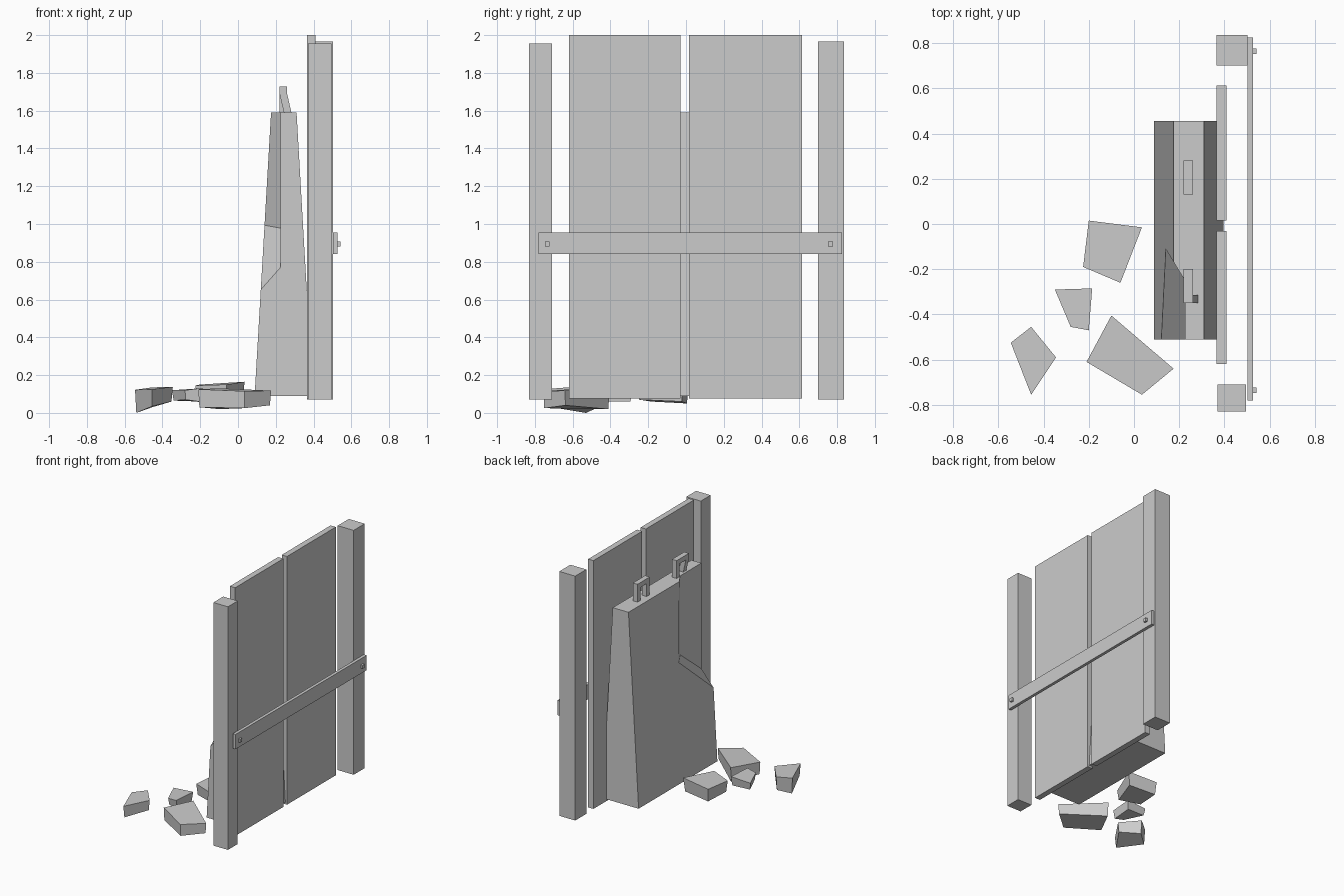
import bpy, bmesh

if "Cube" in bpy.data.objects:
    bpy.data.objects.remove(bpy.data.objects["Cube"])

def mesh_object(name, verts, faces):
    me = bpy.data.meshes.new(name)
    me.from_pydata(verts, [], faces)
    bm = bmesh.new()
    bm.from_mesh(me)
    bmesh.ops.recalc_face_normals(bm, faces=bm.faces)
    bm.to_mesh(me)
    bm.free()
    ob = bpy.data.objects.new(name, me)
    bpy.context.collection.objects.link(ob)
    return ob

def loft(name, low, high):
    """Closed solid between two matching rings."""
    n = len(low)
    faces = [tuple(range(n)), tuple(range(n, 2 * n))]
    faces += [(i, (i + 1) % n, n + (i + 1) % n, n + i) for i in range(n)]
    return mesh_object(name, low + high, faces)

def rect(x0, x1, y0, y1, z):
    return [(x0, y0, z), (x1, y0, z), (x1, y1, z), (x0, y1, z)]

def box(name, x, y, z):
    return loft(name, rect(*x, *y, z[0]), rect(*x, *y, z[1]))

# Posts and panels
box("post_back", (.365, .502), (.70, .836), (.07, 1.965))
box("post_front", (.37, .495), (-.83, -.71), (.07, 1.955))
box("panel_back", (.365, .41), (.015, .613), (.075, 2.0))
box("panel_front", (.365, .41), (-.62, -.03), (.075, 2.0))

# Crossbar with square bolts
box("crossbar", (.502, .526), (-.78, .825), (.84, .955))
for i, y in enumerate((-.735, .765)):
    box(f"bolt_{i}", (.52, .542), (y - .012, y + .012), (.882, .908))

# Tapered concrete slab
slab = loft("barrier_slab", rect(.088, .396, -.51, .455, .09),
            rect(.175, .31, -.51, .455, 1.59))

# Broken corner, with a sloping floor
plan = [(0, .12), (.225, -.25), (.225, -.7), (0, -.7)]
cutter = loft("corner_cutter",
              [(x, y, .77 + 1.13 * (x - .225) + .8 * (y + .51)) for x, y in plan],
              [(x, y, 1.8) for x, y in plan])
cutter.hide_render = True
cutter.hide_viewport = True
mod = slab.modifiers.new("broken_corner", 'BOOLEAN')
mod.operation = 'DIFFERENCE'
mod.solver = 'EXACT'
mod.object = cutter
bpy.context.view_layer.objects.active = slab
bpy.ops.object.modifier_apply(modifier=mod.name)
bpy.data.objects.remove(cutter)

# Lifting loops; the front one has a bent leg
for i, (y0, y1, bend) in enumerate(((.13, .28, 0), (-.35, -.20, .025))):
    box(f"loop_top_{i}", (.22, .26), (y0, y1), (1.69, 1.728))
    for j, (a, b, s) in enumerate(((y0, y0 + .037, bend), (y1 - .037, y1, 0))):
        loft(f"loop_leg_{i}_{j}", rect(.22 + s, .26 + s, a, b, 1.58),
             rect(.22, .26, a, b, 1.69))

# Rubble: plan outline, corner heights below and above
def rock(name, plan, low, high, taper):
    cx = sum(p[0] for p in plan) / len(plan)
    cy = sum(p[1] for p in plan) / len(plan)
    loft(name, [(cx + (x - cx) * taper, cy + (y - cy) * taper, z)
                for (x, y), z in zip(plan, low)],
         [(x, y, z) for (x, y), z in zip(plan, high)])

rock("rubble_a", [(-.2, .015), (.035, -.015), (-.06, -.26), (-.225, -.19)],
     [.05, .06, .07, .06], [.15, .165, .15, .145], .92)
rock("rubble_b", [(-.35, -.29), (-.185, -.285), (-.2, -.47), (-.28, -.455)],
     [.065, .06, .06, .07], [.12, .13, .13, .12], .9)
rock("rubble_c", [(-.455, -.455), (-.345, -.59), (-.455, -.755), (-.545, -.525)],
     [.03, .06, .035, 0], [.135, .138, .125, .122], .93)
rock("rubble_d", [(-.1, -.405), (.175, -.64), (.035, -.755), (-.21, -.61)],
     [.02, .04, .025, .03], [.13, .118, .115, .125], .97)
